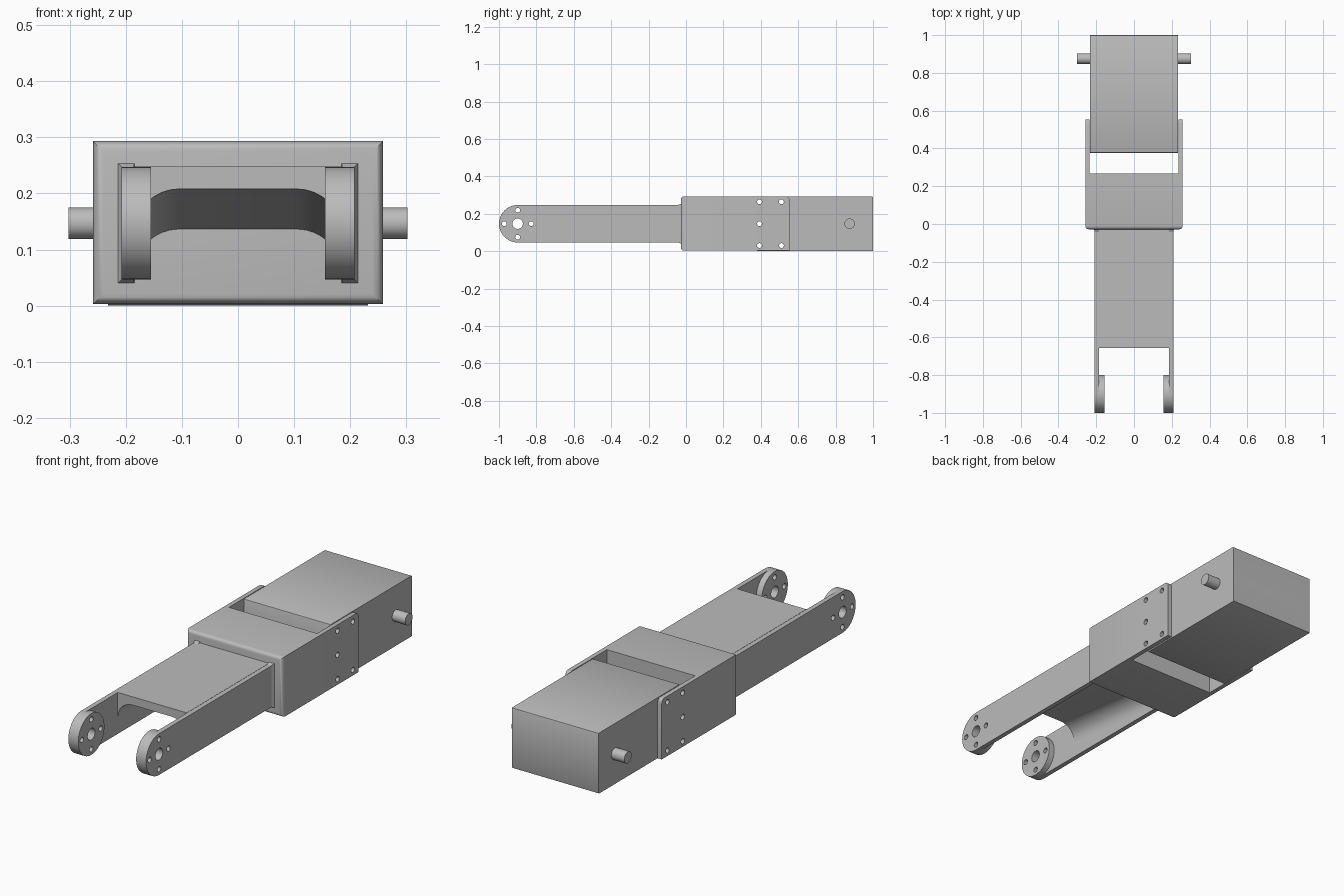
import bpy, bmesh, math
from mathutils import Matrix, Vector

cube = bpy.data.objects.get("Cube")
if cube:
    bpy.data.objects.remove(cube, do_unlink=True)

grey = bpy.data.materials.new("plain grey")
grey.use_nodes = True
COLOUR = (0.5, 0.5, 0.5, 1)
grey.diffuse_color = COLOUR
next(n for n in grey.node_tree.nodes
     if n.type == 'BSDF_PRINCIPLED').inputs["Base Color"].default_value = COLOUR

MID = 0.147        # height of the hinge axis
HINGE_Y = -0.9     # front hinge position


def finish(name, bm):
    """Turn a bmesh into a shaded object."""
    bmesh.ops.recalc_face_normals(bm, faces=bm.faces)
    mesh = bpy.data.meshes.new(name)
    bm.to_mesh(mesh)
    bm.free()
    mesh.materials.append(grey)
    ob = bpy.data.objects.new(name, mesh)
    bpy.context.collection.objects.link(ob)
    return ob


def activate(ob):
    bpy.ops.object.select_all(action='DESELECT')
    ob.select_set(True)
    bpy.context.view_layer.objects.active = ob


def smooth(ob):
    activate(ob)
    bpy.ops.object.shade_smooth_by_angle(angle=math.radians(35))


def loft(rings):
    """Solid from equal-length rings of points, capped at both ends."""
    bm = bmesh.new()
    loops = [[bm.verts.new(p) for p in ring] for ring in rings]
    n = len(loops[0])
    for a, b in zip(loops, loops[1:]):
        for i in range(n):
            j = (i + 1) % n
            bm.faces.new((a[i], a[j], b[j], b[i]))
    bm.faces.new(loops[0])
    bm.faces.new(loops[-1])
    return bm


def box(x0, x1, y0, y1, z0, z1):
    return loft([[(x0, y0, z), (x1, y0, z), (x1, y1, z), (x0, y1, z)] for z in (z0, z1)])


def add_rod(bm, x0, x1, y, z, r, sides=32):
    """Cylinder lying along x."""
    m = Matrix.Translation(((x0 + x1) / 2, y, z)) @ Matrix.Rotation(math.pi / 2, 4, 'Y')
    bmesh.ops.create_cone(bm, cap_ends=True, segments=sides, radius1=r, radius2=r,
                          depth=abs(x1 - x0), matrix=m)


def bevel(bm, rule, width, segments):
    edges = [e for e in bm.edges if rule(*(v.co for v in e.verts))]
    bmesh.ops.bevel(bm, geom=edges, offset=width, segments=segments,
                    profile=0.5, affect='EDGES')


def drill(ob, holes):
    """Cut rods (y, z, radius) through the object along x."""
    bm = bmesh.new()
    for y, z, r in holes:
        add_rod(bm, -0.4, 0.4, y, z, r, 20)
    cutter = finish("hole_cutter", bm)
    cutter.hide_render = True
    mod = ob.modifiers.new("holes", 'BOOLEAN')
    mod.operation = 'DIFFERENCE'
    mod.solver = 'EXACT'
    mod.object = cutter
    activate(ob)
    bpy.ops.object.modifier_apply(modifier=mod.name)
    bpy.data.objects.remove(cutter, do_unlink=True)


hinge_holes = [(HINGE_Y, MID, 0.028)]
for k in range(4):
    a = k * math.pi / 2
    hinge_holes.append((HINGE_Y + 0.072 * math.cos(a), MID + 0.072 * math.sin(a), 0.013))
screw_holes = [(0.393, MID + d, 0.013) for d in (-0.117, 0, 0.117)]
screw_holes += [(0.51, MID + d, 0.013) for d in (-0.117, 0.117)]

# Sleeve: block with two side plates reaching back
FRONT, REAR, BLOCK_REAR = -0.028, 0.554, 0.268
half = [(0.258, FRONT), (0.258, REAR), (0.236, REAR), (0.236, BLOCK_REAR)]
plan = half + [(-x, y) for x, y in reversed(half)]
bm = loft([[(x, y, z) for x, y in plan] for z in (0.003, 0.293)])
bevel(bm, lambda a, b: max(a.y, b.y) < FRONT + 0.001, 0.018, 4)
bevel(bm, lambda a, b: min(a.y, b.y) > REAR - 0.001 and abs(a.z - b.z) < 0.001, 0.02, 4)
sleeve = finish("sleeve", bm)
drill(sleeve, screw_holes)
smooth(sleeve)

# Rear housing with slightly softened edges
bm = box(-0.232, 0.232, 0.377, 1, 0, 0.293)
bevel(bm, lambda a, b: abs(a.x - b.x) > 0.1, 0.006, 2)
housing = finish("rear_housing", bm)
drill(housing, screw_holes)
smooth(housing)

# Arm web: flat top, arched underside that drops toward the sleeve
rings = []
for y, h in ((-0.656, 0.208), (-0.015, 0.135)):
    arc = []
    for k in range(9):
        a = k / 8 * math.pi / 2
        arc.append((0.105 + 0.08 * math.cos(a), h - 0.08 + 0.08 * math.sin(a)))
    under = arc + [(-x, z) for x, z in reversed(arc)]
    outline = [(0.185, 0.248)] + under + [(-0.185, 0.248)]
    rings.append([(x, y, z) for x, z in outline])
smooth(finish("arm_web", loft(rings)))

for side, s in (("left", 1), ("right", -1)):
    # Side cheek with a rounded front end
    profile = [(-0.015, MID + 0.1)]
    for k in range(25):
        a = math.pi / 2 + k / 24 * math.pi
        profile.append((HINGE_Y + 0.1 * math.cos(a), MID + 0.1 * math.sin(a)))
    profile.append((-0.015, MID - 0.1))
    cheek = finish(side + "_arm_cheek",
                   loft([[(s * x, y, z) for y, z in profile] for x in (0.185, 0.208)]))
    drill(cheek, hinge_holes)
    smooth(cheek)

    # Hinge boss on the inside of the cheek
    bm = bmesh.new()
    add_rod(bm, s * 0.155, s * 0.185, HINGE_Y, MID, 0.1, 48)
    boss = finish(side + "_hinge_boss", bm)
    drill(boss, hinge_holes)
    smooth(boss)

    # Flared foot where the cheek meets the sleeve
    foot = []
    for y, grow in ((-0.042, 0), (-0.033, 0.004), (-0.02, 0.011)):
        x0, x1 = s * (0.186 - grow * 0.2), s * (0.207 + grow)
        z0, z1 = MID - 0.1 - grow, MID + 0.1 + grow
        foot.append([(x0, y, z0), (x1, y, z0), (x1, y, z1), (x0, y, z1)])
    smooth(finish(side + "_arm_foot", loft(foot)))

    # Pivot pin on the housing side
    bm = bmesh.new()
    add_rod(bm, s * 0.22, s * 0.302, 0.875, MID, 0.028)
    smooth(finish(side + "_pivot_pin", bm))
